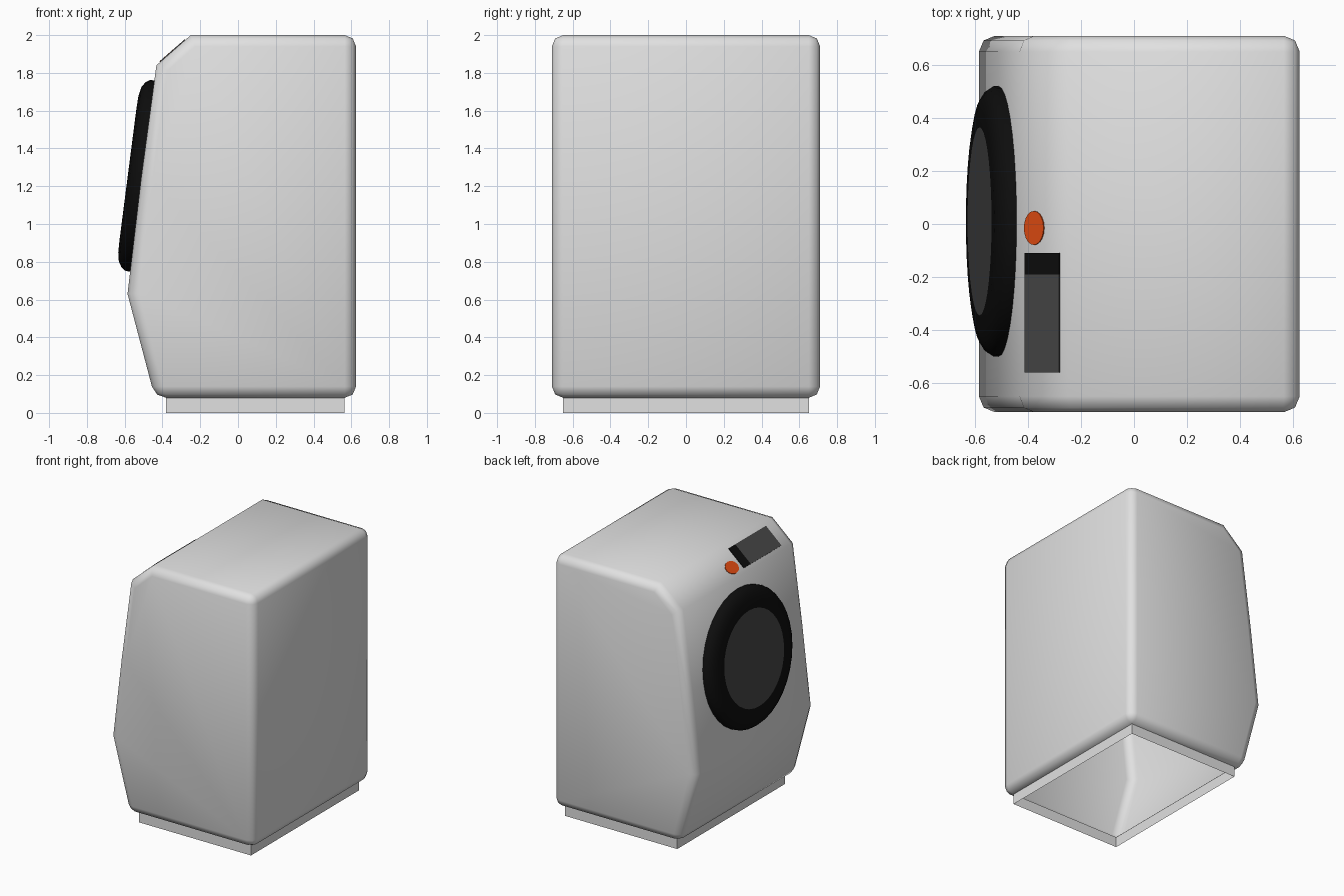
import bpy, bmesh, math
from mathutils import Matrix, Vector

if "Cube" in bpy.data.objects:
    bpy.data.objects.remove(bpy.data.objects["Cube"])


def material(name, rgb):
    m = bpy.data.materials.new(name)
    m.diffuse_color = (*rgb, 1)
    m.use_nodes = True
    m.node_tree.nodes["Principled BSDF"].inputs["Base Color"].default_value = m.diffuse_color
    return m


SHELL = material("light_grey", (0.75, 0.75, 0.75))
DARK = material("dark_grey", (0.065, 0.065, 0.065))
BLACK = material("black", (0.004, 0.004, 0.004))
ORANGE = material("orange", (0.8, 0.075, 0.006))


def finish(bm, name, mats, matrix=None):
    bmesh.ops.recalc_face_normals(bm, faces=bm.faces)
    me = bpy.data.meshes.new(name)
    bm.to_mesh(me)
    bm.free()
    for m in mats:
        me.materials.append(m)
    ob = bpy.data.objects.new(name, me)
    if matrix:
        ob.matrix_world = matrix
    bpy.context.collection.objects.link(ob)
    return ob


def frame(origin, normal):
    """Local x = world y, local z = outward normal."""
    z = Vector(normal).normalized()
    x = Vector((0, 1, 0))
    y = z.cross(x)
    m = Matrix((x, y, z)).transposed().to_4x4()
    m.translation = origin
    return m


def lathe(name, profile, segs, mats, matrix):
    """Turn (radius, height) rings and close with a flat cap."""
    bm = bmesh.new()
    rings = [[bm.verts.new((r * math.cos(2 * math.pi * i / segs),
                            r * math.sin(2 * math.pi * i / segs), h))
              for i in range(segs)] for r, h in profile]
    for a, b in zip(rings, rings[1:]):
        for i in range(segs):
            j = (i + 1) % segs
            bm.faces.new((a[i], a[j], b[j], b[i])).smooth = True
    cap = bm.faces.new(rings[-1])
    cap.material_index = len(mats) - 1
    for e in cap.edges:
        e.smooth = False
    return finish(bm, name, mats, matrix)


def box(name, size, mat, matrix):
    bm = bmesh.new()
    bmesh.ops.create_cube(bm, size=1)
    bmesh.ops.scale(bm, vec=size, verts=bm.verts)
    return finish(bm, name, [mat], matrix)


# cabinet: side profile extruded across, rounded rim, open underneath
profile = [(-0.44, 0.08), (0.625, 0.08), (0.625, 2.0), (-0.25, 2.0),
           (-0.432, 1.84), (-0.513, 1.24), (-0.585, 0.63)]
bm = bmesh.new()
side = bm.faces.new([bm.verts.new((x, -0.71, z)) for x, z in profile])
ext = bmesh.ops.extrude_face_region(bm, geom=[side], use_keep_orig=True)
bmesh.ops.translate(bm, vec=(0, 1.42, 0),
                    verts=[g for g in ext["geom"] if isinstance(g, bmesh.types.BMVert)])
bmesh.ops.recalc_face_normals(bm, faces=bm.faces)


def is_crease(e):
    a, b = (v.co for v in e.verts)
    return abs(a.y - b.y) > 1 and a.x < -0.2 and a.z > 0.4


bmesh.ops.bevel(bm, geom=[e for e in bm.edges if not is_crease(e)],
                offset=0.06, segments=2, profile=0.5, affect='EDGES')
for f in bm.faces:
    f.smooth = True
for e in bm.edges:
    if is_crease(e) and min(abs(e.verts[0].co.z - z) for z in (2.0, 1.84, 0.63)) < 0.03:
        e.smooth = False
bottom = min(bm.faces, key=lambda f: (round(f.calc_center_median().z, 3), -f.calc_area()))
bmesh.ops.delete(bm, geom=[bottom], context='FACES_ONLY')
finish(bm, "cabinet", [SHELL])

# plinth: four thin walls under the cabinet
bm = bmesh.new()
bmesh.ops.create_cube(bm, size=1)
bmesh.ops.delete(bm, geom=[f for f in bm.faces if abs(f.normal.z) > 0.5], context='FACES_ONLY')
bmesh.ops.scale(bm, vec=(0.946, 1.3, 0.08), verts=bm.verts)
bmesh.ops.translate(bm, vec=(0.092, 0, 0.04), verts=bm.verts)
finish(bm, "plinth", [SHELL])

# round door: black rounded ring with dark glass, on the leaning front
door = frame((-0.515, 0.01, 1.255), (-1.01, 0, 0.13))
lathe("door", [(0.51, -0.015), (0.51, 0.015), (0.495, 0.038), (0.465, 0.057),
               (0.42, 0.066), (0.355, 0.068)], 36, [BLACK, DARK], door)

# control panel plates on the sloped top edge
slope = (-0.16, 0, 0.182)


def on_panel(x, y):
    return frame((x, y, 2.0 + (x + 0.25) * 0.879), slope)


box("display_screen", (0.37, 0.174, 0.009), DARK, on_panel(-0.345, -0.375))
box("display_end", (0.08, 0.174, 0.009), BLACK, on_panel(-0.345, -0.15))
lathe("start_button", [(0.064, -0.003), (0.064, 0.005)], 20, [ORANGE],
      on_panel(-0.375, -0.015) @ Matrix.Diagonal((1, 0.77, 1, 1)))
